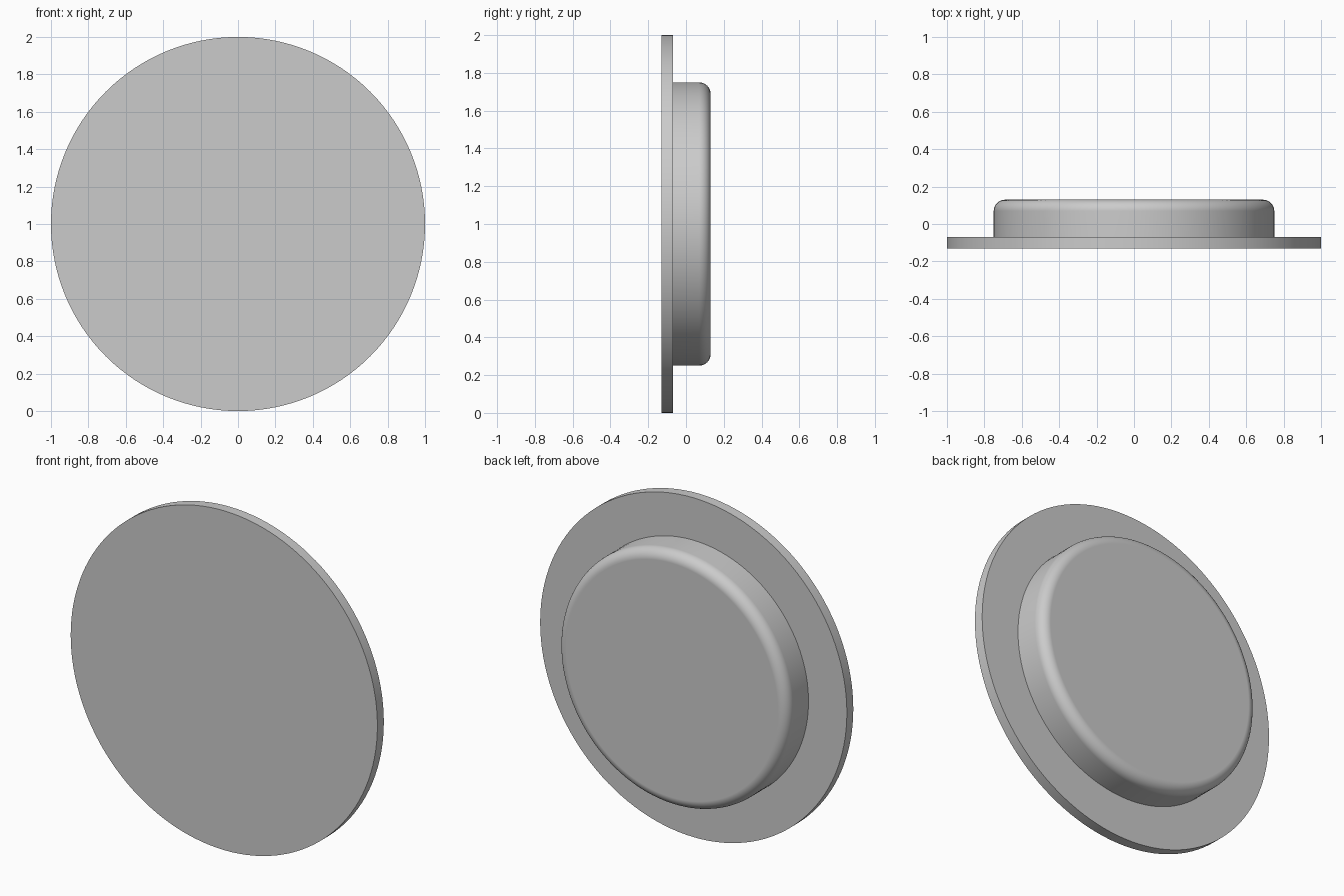
import bpy
import bmesh
import math
from mathutils import Matrix

cube = bpy.data.objects.get("Cube")
if cube:
    bpy.data.objects.remove(cube, do_unlink=True)

COLOUR = (0.6, 0.6, 0.6, 1.0)
grey = bpy.data.materials.new("plain grey")
grey.use_nodes = True
grey.diffuse_color = COLOUR
grey.node_tree.nodes["Principled BSDF"].inputs["Base Color"].default_value = COLOUR


def disc(name, radius, y_front, y_back, fillet=0.0):
    """Round plate with its axis along y; the back rim may be rounded."""
    depth = y_back - y_front
    place = Matrix.Translation((0, (y_front + y_back) / 2, 1)) @ Matrix.Rotation(-math.pi / 2, 4, "X")
    bm = bmesh.new()
    bmesh.ops.create_cone(bm, cap_ends=True, segments=128, radius1=radius,
                          radius2=radius, depth=depth, matrix=place)
    if fillet:
        rim = [e for e in bm.edges if all(v.co.y > y_back - 0.001 for v in e.verts)]
        bmesh.ops.bevel(bm, geom=rim, offset=fillet, segments=8, profile=0.5,
                        affect="EDGES", clamp_overlap=True)
    mesh = bpy.data.meshes.new(name)
    bm.to_mesh(mesh)
    bm.free()
    mesh.materials.append(grey)
    obj = bpy.data.objects.new(name, mesh)
    bpy.context.collection.objects.link(obj)

    # Smooth the walls, keep hard rims crisp and the caps flat
    bpy.ops.object.select_all(action="DESELECT")
    obj.select_set(True)
    bpy.context.view_layer.objects.active = obj
    bpy.ops.object.shade_smooth_by_angle(angle=math.radians(30))
    normals = obj.modifiers.new("flat caps", "WEIGHTED_NORMAL")
    normals.keep_sharp = True
    return obj


# Wide thin front flange
disc("flange", 1.0, -0.13, -0.07)

# Raised round boss on the back, seated slightly into the flange
disc("boss", 0.75, -0.08, 0.13, fillet=0.06)
